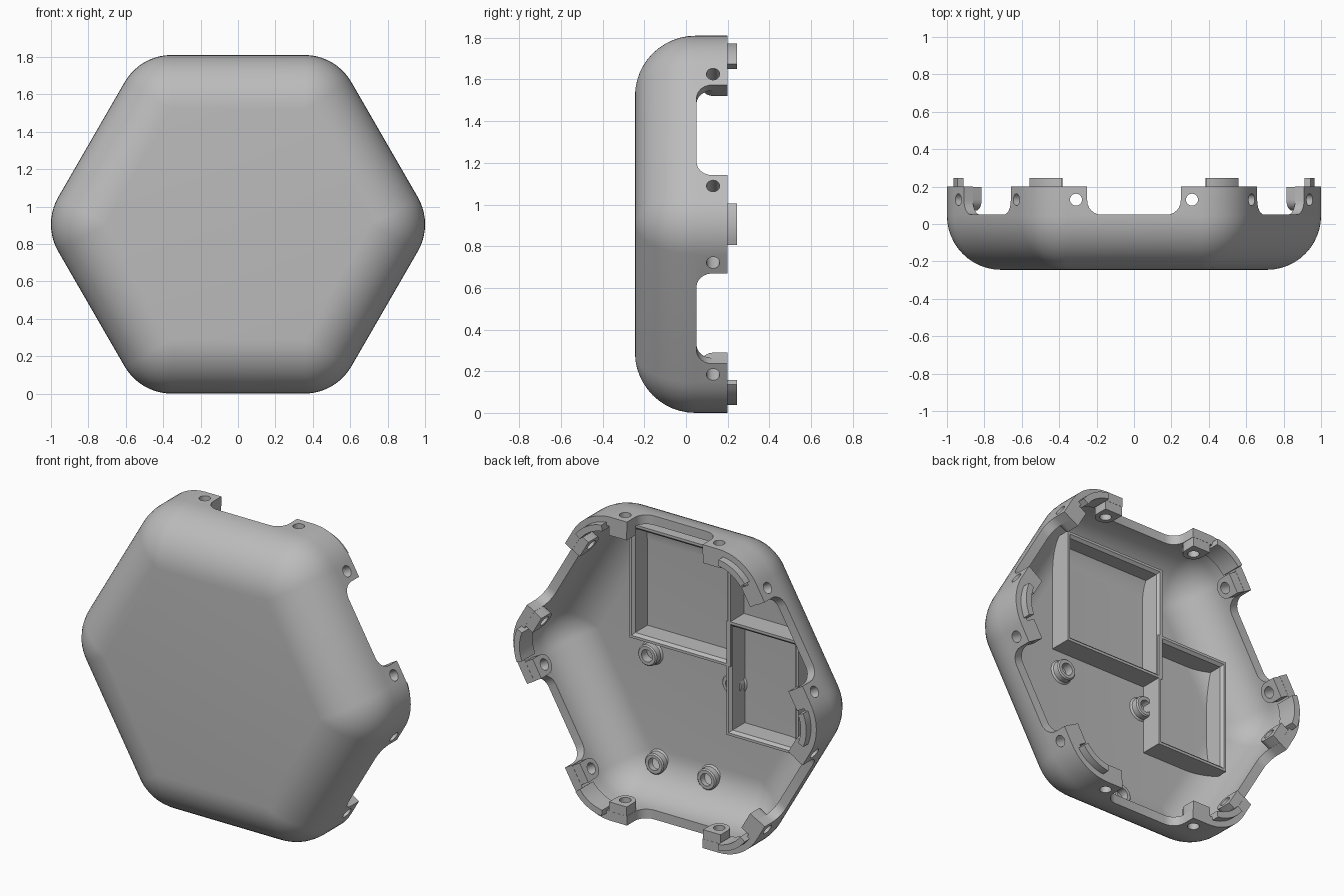
import bpy, bmesh
from math import sin, cos, pi, radians
from mathutils import Vector

if "Cube" in bpy.data.objects:
    bpy.data.objects.remove(bpy.data.objects["Cube"])

MID = 0.905          # height of the hexagon centre
CORE = 0.615         # apothem of the flat front face
ROUND = 0.29         # outer rounding radius
WALL = 0.055
BEND = 0.045         # depth where the rounding meets the straight wall
BACK = 0.2
SIDES = [radians(30 + 60 * i) for i in range(6)]
CORNERS = [radians(60 * i) for i in range(6)]

grey = bpy.data.materials.new("plain grey")
grey.use_nodes = True
grey.diffuse_color = (0.5, 0.5, 0.5, 1)
grey.node_tree.nodes["Principled BSDF"].inputs["Base Color"].default_value = (0.5, 0.5, 0.5, 1)


def loft(bm, rings, closed=False):
    """Skin a list of rings, capped at the ends or closed on itself."""
    rows = [[bm.verts.new(p) for p in ring] for ring in rings]
    pairs = list(zip(rows, rows[1:]))
    if closed:
        pairs.append((rows[-1], rows[0]))
    else:
        bm.faces.new(rows[0])
        bm.faces.new(rows[-1])
    n = len(rows[0])
    for a, b in pairs:
        for i in range(n):
            j = (i + 1) % n
            bm.faces.new((a[i], a[j], b[j], b[i]))


def make(name, bm):
    bmesh.ops.remove_doubles(bm, verts=bm.verts, dist=1e-5)
    bmesh.ops.recalc_face_normals(bm, faces=bm.faces)
    mesh = bpy.data.meshes.new(name)
    bm.to_mesh(mesh)
    bm.free()
    mesh.materials.append(grey)
    ob = bpy.data.objects.new(name, mesh)
    bpy.context.collection.objects.link(ob)
    return ob


def finish(ob, cutters=()):
    bpy.ops.object.select_all(action="DESELECT")
    bpy.context.view_layer.objects.active = ob
    ob.select_set(True)
    for c in cutters:
        mod = ob.modifiers.new("cut", "BOOLEAN")
        mod.operation = "DIFFERENCE"
        mod.solver = "EXACT"
        mod.object = c
        bpy.ops.object.modifier_apply(modifier=mod.name)
    bpy.ops.object.shade_smooth_by_angle(angle=radians(30))


def hexagon(radius, y, n=10):
    """Hexagonal ring with corners rounded by the given radius."""
    ring = []
    for c in CORNERS:
        cx, cz = CORE / cos(pi / 6) * cos(c), CORE / cos(pi / 6) * sin(c)
        for k in range(n + 1):
            a = c + (k / n - 0.5) * pi / 3
            ring.append(Vector((cx + radius * cos(a), y, MID + cz + radius * sin(a))))
    return ring


def side_point(angle, t, y, d):
    """Point at t along a side, depth y, distance d from the centre."""
    return Vector((d * cos(angle) - t * sin(angle), y, MID + d * sin(angle) + t * cos(angle)))


def side_prism(bm, angle, profile, d0, d1):
    loft(bm, [[side_point(angle, t, y, d) for t, y in profile] for d in (d0, d1)])


def arc(ct, cy, r, a0, a1, n):
    return [(ct + r * cos(radians(a0 + (a1 - a0) * k / n)),
             cy + r * sin(radians(a0 + (a1 - a0) * k / n))) for k in range(n + 1)]


# Hollow rounded shell, open at the back
def bowl(radius, steps=12):
    rings = [hexagon(radius * sin(k / steps * pi / 2), BEND - radius * cos(k / steps * pi / 2))
             for k in range(steps + 1)]
    return rings + [hexagon(radius, BACK)]


bm = bmesh.new()
loft(bm, bowl(ROUND) + bowl(ROUND - WALL)[::-1])
shell = make("shell", bm)

# Cutters for the side openings and the screw holes
HOLE_T, HOLE_Y = 0.31, 0.13
window = ([(0.25, 0.3), (-0.25, 0.3)] + arc(-0.175, 0.125, 0.075, 180, 270, 6)
          + arc(0.175, 0.125, 0.075, 270, 360, 6))
bm_window, bm_hole, bm_boss = bmesh.new(), bmesh.new(), bmesh.new()
for a in SIDES:
    side_prism(bm_window, a, window, 0.72, 1.0)
    for s in (-1, 1):
        t = s * HOLE_T
        side_prism(bm_hole, a, arc(t, HOLE_Y, 0.032, 0, 345, 23), 0.72, 1.0)
        # Screw boss: square at the rim, round at the deep end
        side_prism(bm_boss, a, [(t + 0.058, BACK - 0.001), (t - 0.058, BACK - 0.001)]
                   + arc(t, HOLE_Y, 0.058, 180, 360, 12), 0.795, 0.885)
windows = make("window_cutter", bm_window)
holes = make("hole_cutter", bm_hole)
bosses = make("screw_bosses", bm_boss)
finish(shell, (windows, holes))
finish(bosses, (holes,))
for cutter in (windows, holes):
    cutter.hide_render = True
    cutter.hide_viewport = True

# Curved locating lips at the corners
bm = bmesh.new()
for c in CORNERS:
    hub = Vector((CORE / cos(pi / 6) * cos(c), 0, MID + CORE / cos(pi / 6) * sin(c)))
    rings = []
    for k in range(9):
        a = c + radians(-23 + 46 * k / 8)
        out = Vector((cos(a), 0, sin(a)))
        rings.append([hub + out * r + Vector((0, y, 0))
                      for r, y in ((0.218, 0.12), (0.255, 0.12), (0.255, 0.245), (0.218, 0.245))])
    loft(bm, rings)
finish(make("corner_lips", bm))


# Open trays on the inner floor
def tray(name, x0, x1, z0, z1):
    def rect(inset, y):
        return [Vector((x, y, z)) for x, z in (
            (x0 + inset, z0 + inset), (x1 - inset, z0 + inset),
            (x1 - inset, z1 - inset), (x0 + inset, z1 - inset))]
    b = bmesh.new()
    loft(b, [rect(0, -0.193), rect(0, -0.06), rect(0.015, -0.06),
             rect(0.03, -0.075), rect(0.03, -0.193)], closed=True)
    finish(make(name, b))


tray("upper_tray", -0.25, 0.417, 0.98, 1.66)
tray("side_tray", -0.70, -0.225, 0.57, 1.25)

# Hollow standoffs on the inner floor
bm = bmesh.new()
for x, z in ((0.355, 0.855), (-0.2, 0.83), (0.31, 0.22), (-0.035, 0.22)):
    loft(bm, [[Vector((x + r * cos(k * pi / 12), y, z + r * sin(k * pi / 12))) for k in range(24)]
              for r, y in ((0.075, -0.195), (0.062, -0.18), (0.062, -0.145), (0.055, -0.138),
                           (0.036, -0.138), (0.036, -0.195))], closed=True)
finish(make("standoffs", bm))
